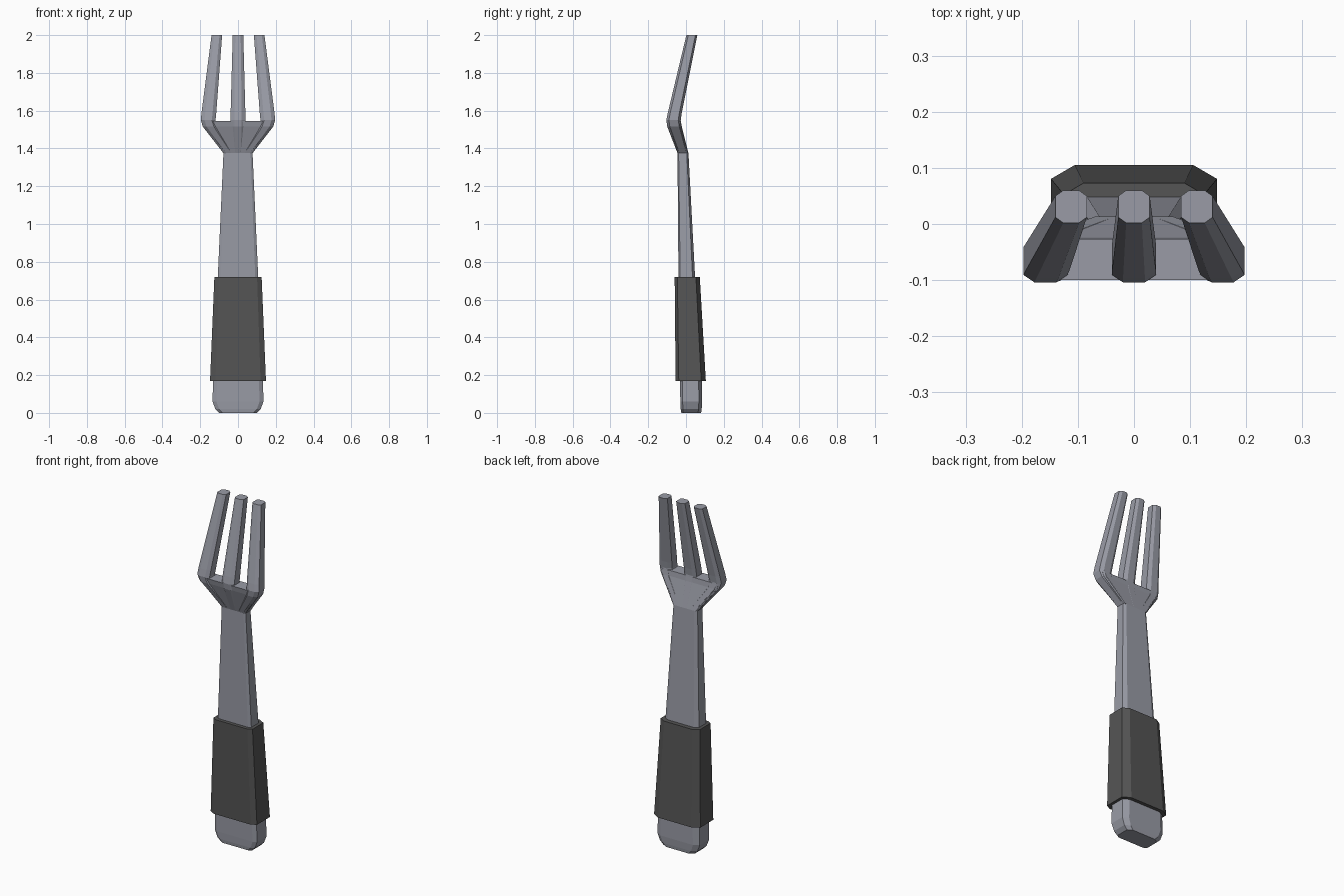
import bpy, bmesh

if "Cube" in bpy.data.objects:
    bpy.data.objects.remove(bpy.data.objects["Cube"])


def material(name, colour):
    m = bpy.data.materials.new(name)
    m.diffuse_color = (*colour, 1)
    m.use_nodes = True
    m.node_tree.nodes["Principled BSDF"].inputs["Base Color"].default_value = m.diffuse_color
    return m


steel = material("steel", (0.32, 0.33, 0.38))
rubber = material("dark_rubber", (0.09, 0.09, 0.09))


def loft(name, sections, mat, front=0.15, back=0.22):
    """Skin eight-sided sections (z, x_min, x_max, y_front, y_back)."""
    bm = bmesh.new()
    rings = []
    for z, x0, x1, y0, y1 in sections:
        w, d = x1 - x0, y1 - y0
        fx = front * min(w, d * 1.2)
        bx = back * min(w, d * 1.2)
        fy, by = front * d * 0.7, back * d * 0.7
        outline = [(x0 + fx, y0), (x1 - fx, y0), (x1, y0 + fy), (x1, y1 - by),
                   (x1 - bx, y1), (x0 + bx, y1), (x0, y1 - by), (x0, y0 + fy)]
        rings.append([bm.verts.new((x, y, z)) for x, y in outline])
    for a, b in zip(rings, rings[1:]):
        for i in range(8):
            j = (i + 1) % 8
            bm.faces.new((a[i], a[j], b[j], b[i]))
    bm.faces.new(rings[0][::-1])
    bm.faces.new(rings[-1])
    bmesh.ops.recalc_face_normals(bm, faces=bm.faces)
    me = bpy.data.meshes.new(name)
    bm.to_mesh(me)
    bm.free()
    me.materials.append(mat)
    ob = bpy.data.objects.new(name, me)
    bpy.context.collection.objects.link(ob)
    return ob


def even(z, half, y0, y1):
    return (z, -half, half, y0, y1)


# Tapered metal handle with a rounded butt
loft("handle", [even(0, 0.10, -0.025, 0.08), even(0.02, 0.12, -0.028, 0.083),
                even(0.06, 0.135, -0.03, 0.086), even(0.17, 0.132, -0.032, 0.085),
                even(0.72, 0.107, -0.04, 0.048), even(1.375, 0.077, -0.045, 0.013)], steel)

# Dark sleeve around the lower handle
loft("grip", [even(0.17, 0.148, -0.055, 0.105), even(0.72, 0.125, -0.06, 0.073)], rubber)

# Flared head that carries the tines
loft("head", [even(1.375, 0.077, -0.045, 0.013), even(1.515, 0.178, -0.093, -0.023),
              even(1.545, 0.185, -0.1, -0.027)], steel, 0.1, 0.1)

# Three tines whose roots run down into the neck
for name, side in (("left_tine", -1), ("middle_tine", 0), ("right_tine", 1)):
    path = [(1.375, 0.049, 0.028, -0.045, 0.013), (1.515, 0.147, 0.039, -0.099, -0.022),
            (1.55, 0.158, 0.039, -0.104, -0.028), (1.59, 0.154, 0.039, -0.096, -0.022),
            (2.0, 0.112, 0.028, 0.002, 0.06)]
    loft(name, [(z, side * c - h, side * c + h, y0, y1) for z, c, h, y0, y1 in path],
         steel, 0.25, 0.25)
